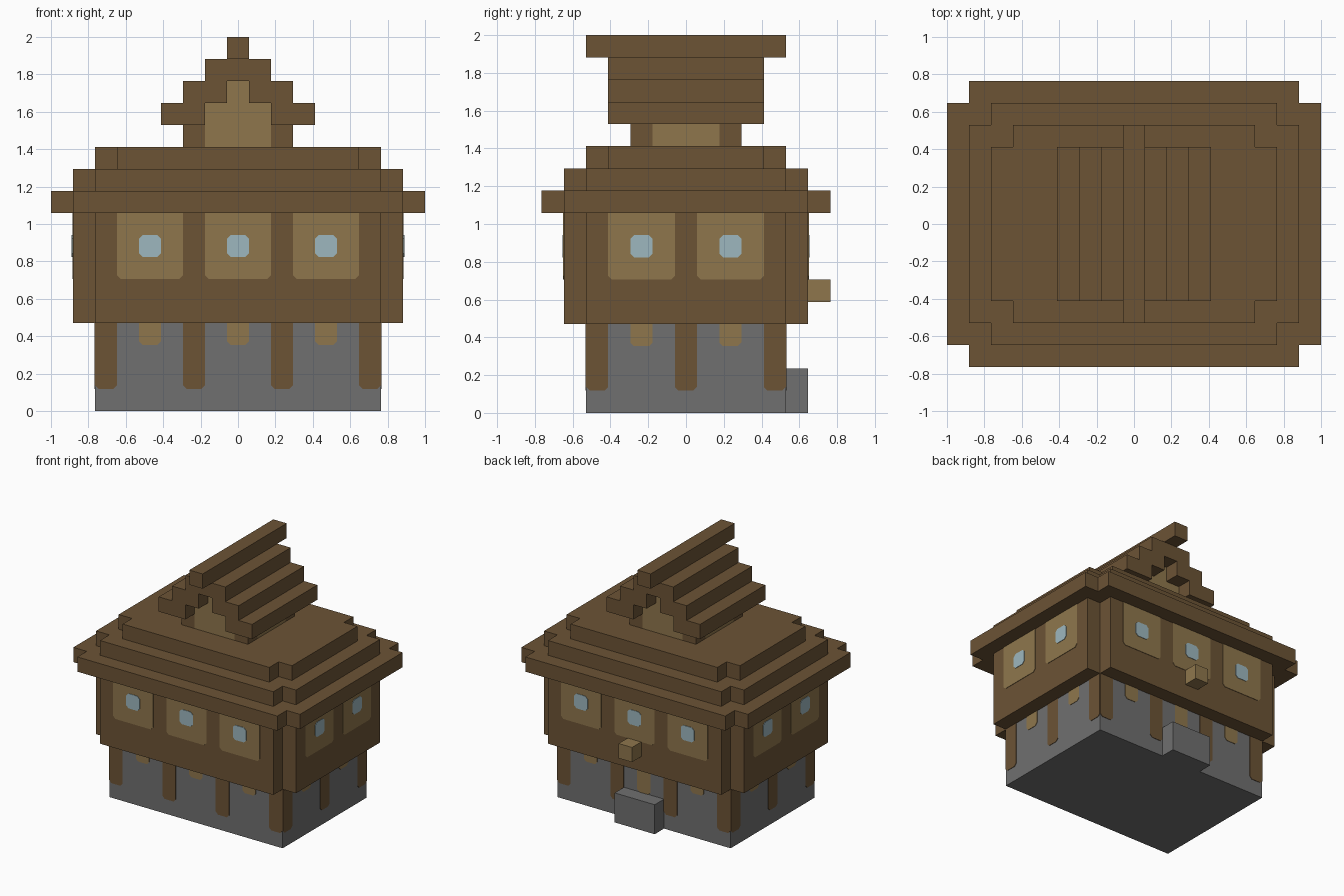
import bpy, bmesh
from mathutils import Matrix, Vector
from math import pi

cube = bpy.data.objects.get("Cube")
if cube:
    bpy.data.objects.remove(cube, do_unlink=True)

U = 2 / 17  # one building block


def material(name, rgb):
    m = bpy.data.materials.new(name)
    m.use_nodes = True
    m.diffuse_color = (*rgb, 1)
    m.node_tree.nodes["Principled BSDF"].inputs["Base Color"].default_value = (*rgb, 1)
    return m


brown = material("dark wood", (0.15, 0.087, 0.036))
tan = material("light wood", (0.275, 0.183, 0.073))
grey = material("stone", (0.16, 0.16, 0.16))
blue = material("glass", (0.34, 0.475, 0.52))


def prism(name, points, vector, mat, matrix=Matrix()):
    """Extrude a closed outline (in blocks) along a vector (in blocks)."""
    bm = bmesh.new()
    face = bm.faces.new([bm.verts.new(p) for p in points])
    new = bmesh.ops.extrude_face_region(bm, geom=[face], use_keep_orig=True)["geom"]
    moved = [v for v in new if isinstance(v, bmesh.types.BMVert)]
    bmesh.ops.translate(bm, verts=moved, vec=Vector(vector))
    bmesh.ops.transform(bm, verts=bm.verts, matrix=Matrix.Scale(U, 4) @ matrix)
    bmesh.ops.recalc_face_normals(bm, faces=bm.faces)
    mesh = bpy.data.meshes.new(name)
    bm.to_mesh(mesh)
    bm.free()
    mesh.materials.append(mat)
    obj = bpy.data.objects.new(name, mesh)
    bpy.context.collection.objects.link(obj)
    return obj


def box(name, x0, x1, y0, y1, z0, z1, mat):
    outline = [(x0, y0, z0), (x1, y0, z0), (x1, y1, z0), (x0, y1, z0)]
    return prism(name, outline, (0, 0, z1 - z0), mat)


def notched_slab(name, hx, hy, z0, z1, mat):
    """Slab with a one-block notch at each corner."""
    quarter = [(hx, hy - 1), (hx - 1, hy - 1), (hx - 1, hy)]
    pts = quarter + [(-x, y) for x, y in reversed(quarter)]
    pts += [(-x, -y) for x, y in pts]
    return prism(name, [(x, y, z0) for x, y in pts], (0, 0, z1 - z0), mat)


def mirrored_profile(half):
    return half + [(-x, z) for x, z in reversed(half)]


def plate(name, turn, depth, a, width, z0, z1, mat, thick=0.03, round_top=False):
    """Thin plate on a wall; its lower corners are clipped."""
    c, h = 0.17, width / 2
    pts = [(a - h, z0 + c), (a - h + c, z0), (a + h - c, z0), (a + h, z0 + c)]
    if round_top:
        pts += [(a + h, z1 - c), (a + h - c, z1), (a - h + c, z1), (a - h, z1 - c)]
    else:
        pts += [(a + h, z1), (a - h, z1)]
    prism(name, [(x, -depth, z) for x, z in pts], (0, -thick, 0), mat,
          Matrix.Rotation(turn * pi / 2, 4, 'Z'))


# Main storeys and stepped lower roof
box("stone_base", -6.5, 6.5, -4.5, 4.5, 0, 4, grey)
notched_slab("upper_storey", 7.5, 5.5, 4, 9, brown)
for i in range(3):
    notched_slab(f"roof_tier_{i + 1}", 8.5 - i, 6.5 - i, 9 + i, 10 + i, brown)

# Posts, brackets, wall panels and windows on each side
sides = ["front", "right", "back", "left"]
for turn, side in enumerate(sides):
    long_side = turn % 2 == 0
    base_depth, wall_depth = (4.5, 5.5) if long_side else (6.5, 7.5)
    posts = (-6, -2, 2, 6) if long_side else (-4, 0, 4)
    bays = (-4, 0, 4) if long_side else (-2, 2)
    for a in posts:
        plate(f"{side}_post", turn, base_depth, a, 1, 1, 4, brown)
    for a in bays:
        is_door = side == "back" and a == 0
        plate(f"{side}_door" if is_door else f"{side}_bracket",
              turn, base_depth, a, 1, 2 if is_door else 3, 4, tan)
        plate(f"{side}_wall_panel", turn, wall_depth, a, 3, 6, 9, tan)
        plate(f"{side}_window", turn, wall_depth, a, 1, 7, 8, blue, 0.06, True)

# Back doorstep and lamp block
box("doorstep", -1.5, 1.5, 4.5, 5.5, 0, 2, grey)
box("lamp_block", -0.5, 0.5, 5.5, 6.5, 5, 6, tan)

# Attic walls with corner posts
notched_slab("attic_wall", 2.5, 2.5, 12, 13, tan)
for sx in (-2, 2):
    for sy in (-2, 2):
        box("attic_corner_post", sx - .5, sx + .5, sy - .5, sy + .5, 12, 13, brown)
gable = mirrored_profile([(1.5, 13), (1.5, 14), (0.5, 14), (0.5, 15)])
prism("attic_gable", [(x, -2.5, z) for x, z in gable], (0, 5, 0), tan)

# Stepped attic roof and ridge beam
outer = [(3.5, 13), (3.5, 14), (2.5, 14), (2.5, 15), (1.5, 15), (1.5, 16)]
inner = [(0.5, 15), (0.5, 14), (1.5, 14), (1.5, 13)]
roof = mirrored_profile(inner + outer)
prism("attic_roof", [(x, -3.5, z) for x, z in roof], (0, 7, 0), brown)
box("ridge_beam", -0.5, 0.5, -4.5, 4.5, 16, 17, brown)
